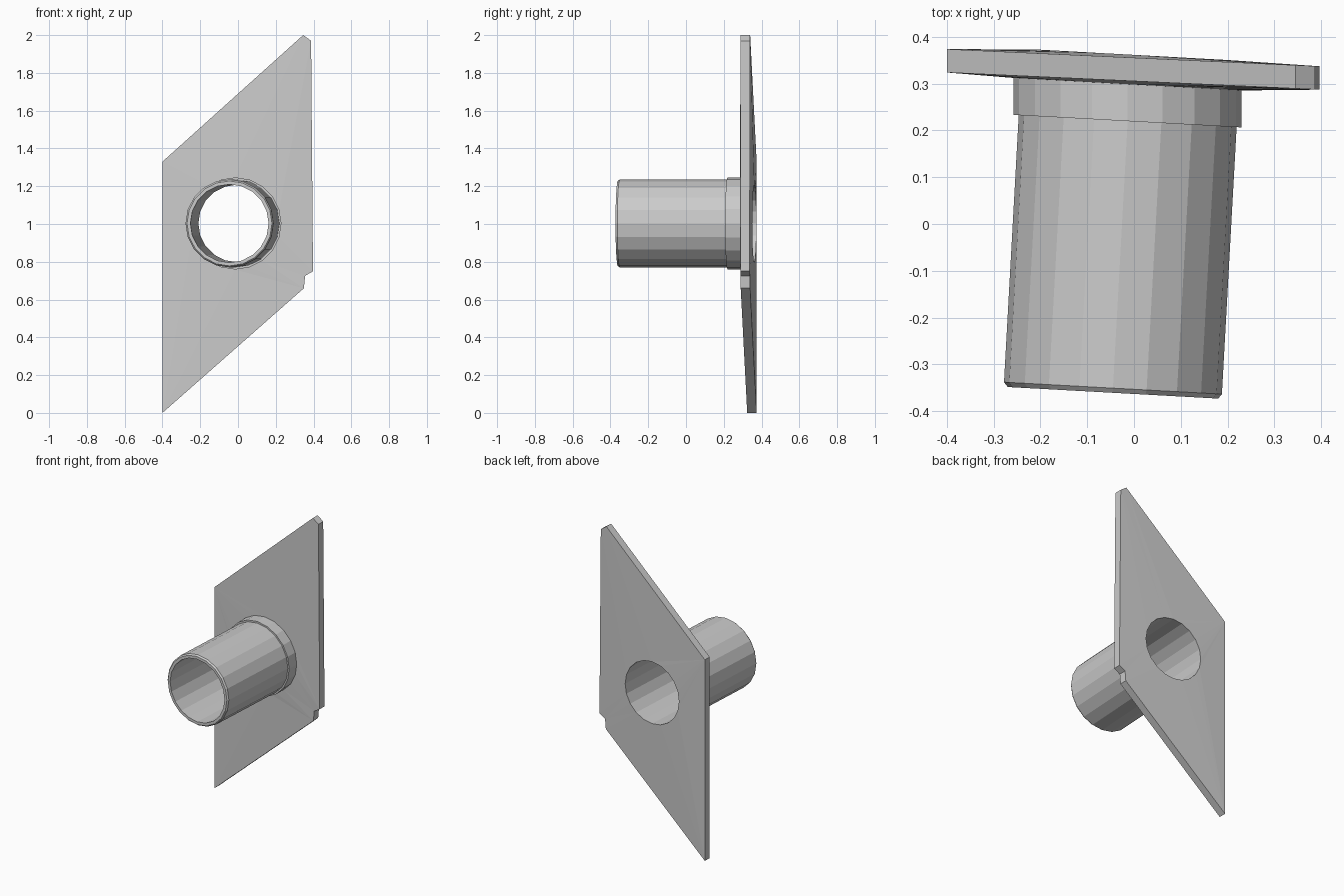
import bpy, bmesh
from math import cos, sin, tau

if "Cube" in bpy.data.objects:
    bpy.data.objects.remove(bpy.data.objects["Cube"])

SIDES = 20
SLOPE = -0.055      # the pipe is turned slightly about z
bm = bmesh.new()


def loop_edges(verts):
    n = len(verts)
    return [bm.edges.get((verts[i], verts[(i + 1) % n])) or
            bm.edges.new((verts[i], verts[(i + 1) % n])) for i in range(n)]


def ring(r, cx, cy, cz=1.003):
    return [bm.verts.new((cx + r * cos(tau * i / SIDES),
                          cy + SLOPE * r * cos(tau * i / SIDES),
                          cz + r * sin(tau * i / SIDES))) for i in range(SIDES)]


def bridge(a, b):
    n = len(a)
    for i in range(n):
        j = (i + 1) % n
        bm.faces.new((a[i], a[j], b[j], b[i]))


# Collar, pipe, chamfered lip and bore: (radius, centre x, centre y)
profile = [(0.244, -0.014, 0.299), (0.244, -0.014, 0.220),
           (0.233, -0.0135, 0.220), (0.233, -0.045, -0.351),
           (0.225, -0.045, -0.361), (0.207, -0.045, -0.361),
           (0.205, -0.005, 0.362)]
rings = [ring(*p) for p in profile]
for a, b in zip(rings, rings[1:]):
    bridge(a, b)

# Slanted plate with a small notch at the lower right corner
outline = [(-0.4, 0.0), (-0.4, 1.33), (0.345, 2.0), (0.387, 1.97),
           (0.397, 0.75), (0.355, 0.725), (0.349, 0.66)]
front = [bm.verts.new((x, 0.324 - (x + 0.4) * 0.046, z)) for x, z in outline]
back = [bm.verts.new((x, 0.374 - (x + 0.4) * 0.046, z)) for x, z in outline]
bridge(front, back)
for border, hole in ((front, rings[0]), (back, rings[-1])):
    bmesh.ops.triangle_fill(bm, edges=loop_edges(border) + loop_edges(hole),
                            use_beauty=True, normal=(0, 1, 0))

bmesh.ops.recalc_face_normals(bm, faces=bm.faces[:])
mesh = bpy.data.meshes.new("flanged_pipe")
bm.to_mesh(mesh)
bm.free()
obj = bpy.data.objects.new("flanged_pipe", mesh)
bpy.context.collection.objects.link(obj)
